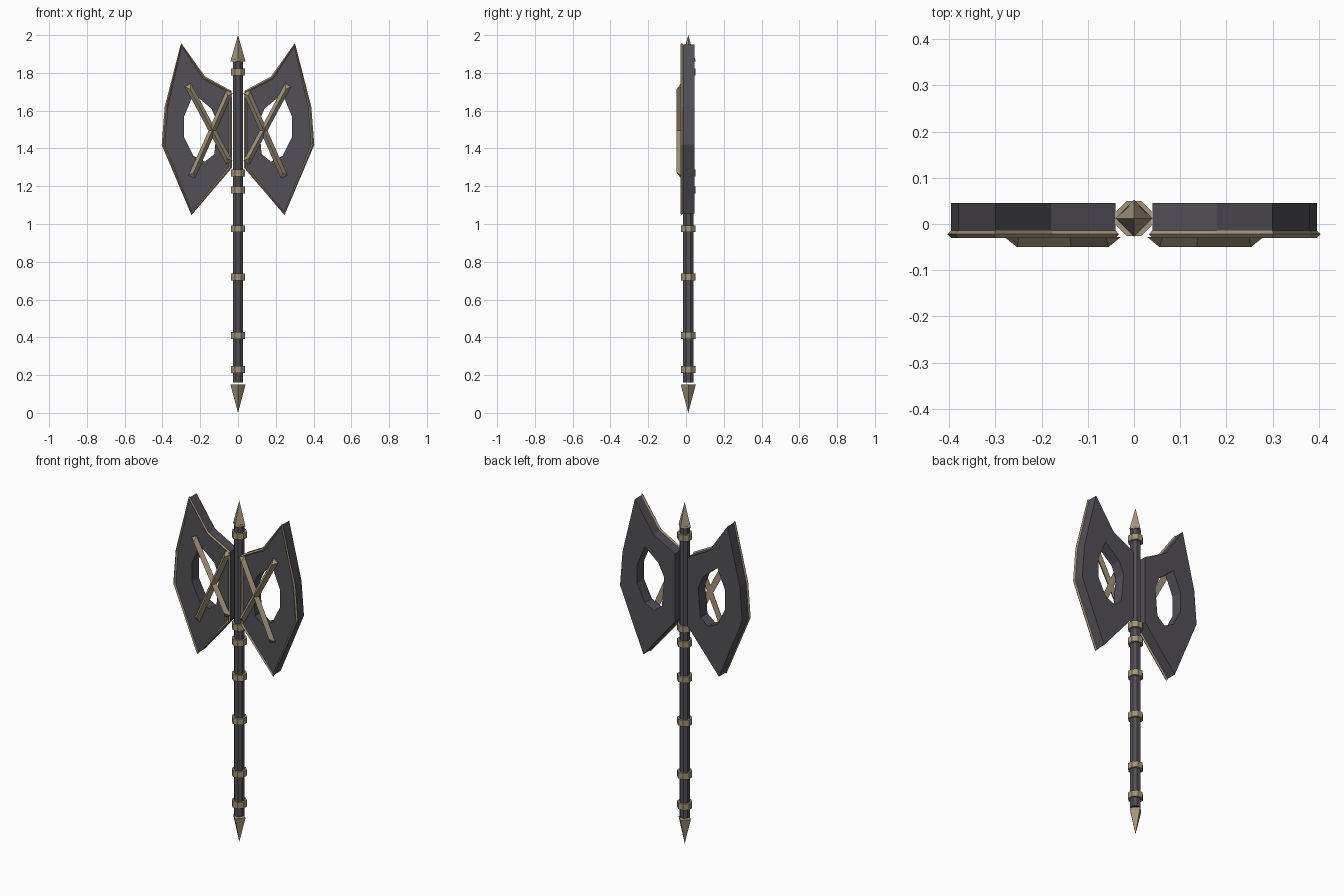
import bpy, bmesh, math
from mathutils import Vector, Matrix

cube = bpy.data.objects.get("Cube")
if cube:
    bpy.data.objects.remove(cube, do_unlink=True)


def material(name, rgb):
    m = bpy.data.materials.new(name)
    m.use_nodes = True
    m.diffuse_color = (*rgb, 1)
    m.node_tree.nodes["Principled BSDF"].inputs["Base Color"].default_value = (*rgb, 1)
    return m


IRON = material("dark iron", (0.085, 0.08, 0.092))
BRASS = material("dull brass", (0.37, 0.30, 0.205))
AXIS_Y = 0.012
STAND = Matrix.Rotation(math.pi / 2, 4, 'X')   # drawing plane to upright plane


def add(name, mesh, mat, mirror=False):
    obj = bpy.data.objects.new(name, mesh)
    bpy.context.collection.objects.link(obj)
    mesh.materials.clear()
    mesh.materials.append(mat)
    if mirror:
        obj.modifiers.new("mirror", 'MIRROR')
    return obj


def prism(name, sides, r_low, r_high, z_low, z_high, mat, turn=0.0):
    bm = bmesh.new()
    bmesh.ops.create_cone(bm, cap_ends=True, segments=sides, radius1=r_low,
                          radius2=r_high, depth=z_high - z_low)
    bmesh.ops.remove_doubles(bm, verts=bm.verts, dist=1e-5)
    place = Matrix.Translation((0, AXIS_Y, (z_low + z_high) / 2))
    bm.transform(place @ Matrix.Rotation(turn, 4, 'Z'))
    mesh = bpy.data.meshes.new(name)
    bm.to_mesh(mesh)
    bm.free()
    return add(name, mesh, mat)


def outline_mesh(name, loops, y, flat=0.0, wire=0.0):
    """Closed outlines made into a thick plate or a thin wire, upright at depth y."""
    curve = bpy.data.curves.new(name + "_path", 'CURVE')
    curve.dimensions = '2D' if flat else '3D'
    curve.fill_mode = 'BOTH' if flat else 'FULL'
    curve.extrude = flat
    curve.bevel_depth = wire
    curve.bevel_resolution = 0
    for loop in loops:
        s = curve.splines.new('POLY')
        s.points.add(len(loop) - 1)
        for p, (x, z) in zip(s.points, loop):
            p.co = (x, z, 0, 1)
        s.use_cyclic_u = True
    tmp = bpy.data.objects.new(name + "_path", curve)
    bpy.context.collection.objects.link(tmp)
    bpy.context.view_layer.update()
    mesh = bpy.data.meshes.new_from_object(
        tmp.evaluated_get(bpy.context.evaluated_depsgraph_get()))
    bpy.data.objects.remove(tmp, do_unlink=True)
    mesh.transform(Matrix.Translation((0, y, 0)) @ STAND)
    for poly in mesh.polygons:
        poly.use_smooth = False
    mesh.name = name
    return mesh


def ridge_bar(name, start, end, width, y_back, y_front):
    """Bar with a raised centre ridge and sloped ends."""
    a, b = (Vector((x, y_back, z)) for x, z in (start, end))
    along = (b - a).normalized()
    side = along.cross(Vector((0, 1, 0))) * width / 2
    lift = Vector((0, y_front - y_back, 0))
    bm = bmesh.new()
    for p in (a + side, a - side, b + side, b - side,
              a + along * width * 0.7 + lift, b - along * width * 0.7 + lift):
        bm.verts.new(p)
    bmesh.ops.convex_hull(bm, input=bm.verts)
    bmesh.ops.recalc_face_normals(bm, faces=bm.faces)
    mesh = bpy.data.meshes.new(name)
    bm.to_mesh(mesh)
    bm.free()
    return add(name, mesh, BRASS, mirror=True)


# Shaft with pointed ends
prism("shaft", 8, 0.029, 0.029, 0.16, 1.87, IRON, math.pi / 8)
prism("top_spike", 4, 0.04, 0, 1.86, 2.0, BRASS)
prism("bottom_spike", 4, 0, 0.04, 0.0, 0.15, BRASS)

# Collars along the shaft
for i, z in enumerate((0.23, 0.41, 0.72, 0.975, 1.18, 1.27, 1.805)):
    prism(f"collar_{i + 1}", 8, 0.041, 0.041, z - 0.018, z + 0.018, BRASS, math.pi / 8)

# Pierced blades
edge = [(0.04, 1.70), (0.18, 1.775), (0.30, 1.95), (0.38, 1.62),
        (0.396, 1.42), (0.245, 1.055), (0.04, 1.30)]
hole = [(0.235, 1.69), (0.285, 1.57), (0.285, 1.46), (0.235, 1.36),
        (0.175, 1.33), (0.125, 1.37), (0.11, 1.54), (0.14, 1.61)]
add("blades", outline_mesh("blades", [edge, hole], 0.0125, flat=0.0325), IRON, mirror=True)

# Brass rim along the front edge of each blade
add("blade_rims", outline_mesh("blade_rims", [edge], -0.022, wire=0.008), BRASS, mirror=True)

# Crossed bars in front of the openings
ridge_bar("cross_bars_outward", (0.045, 1.70), (0.245, 1.25), 0.036, -0.028, -0.05)
ridge_bar("cross_bars_inward", (0.265, 1.735), (0.045, 1.325), 0.036, -0.028, -0.05)
